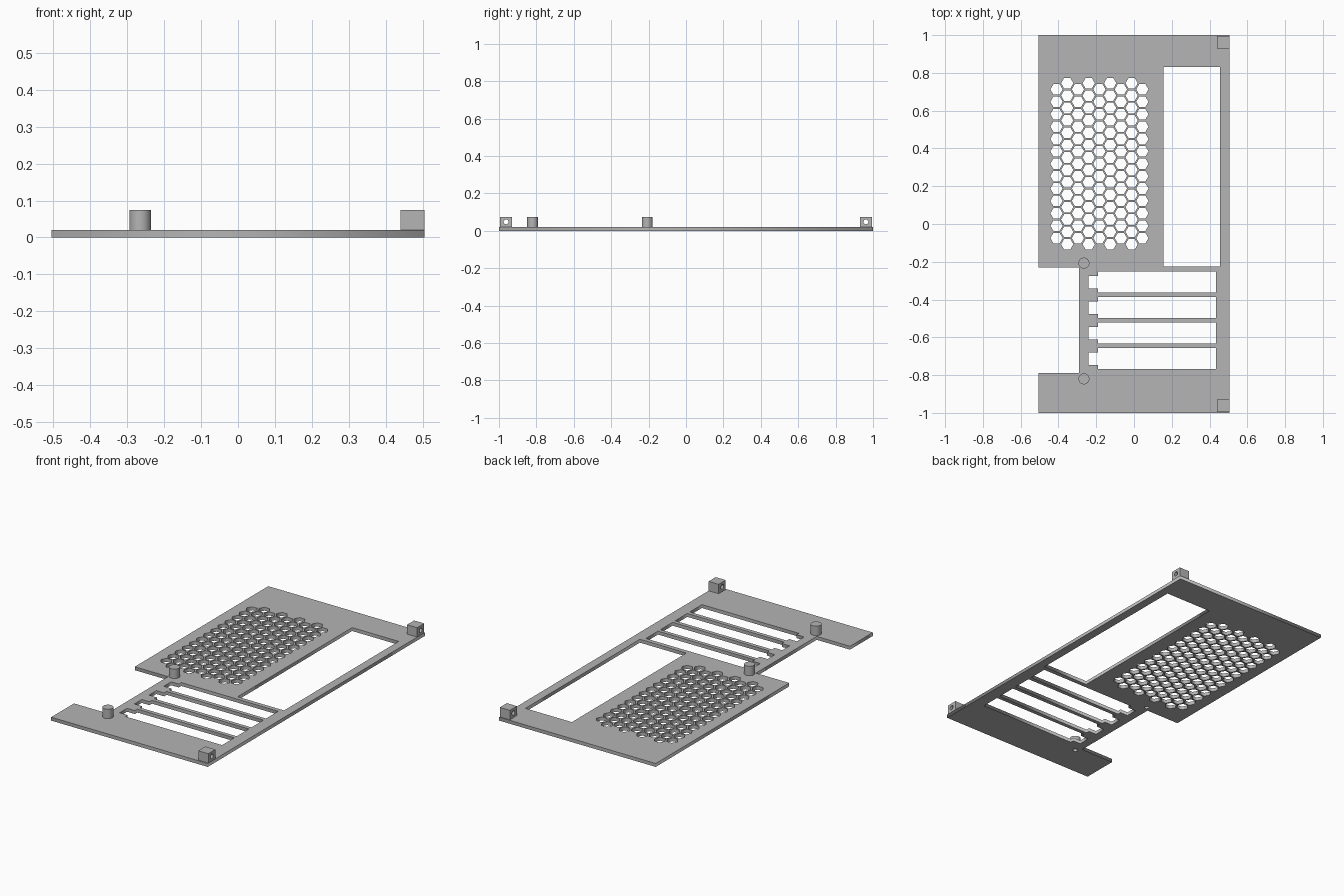
import bpy, bmesh
from math import cos, sin, pi, radians, sqrt
from mathutils import Vector

cube = bpy.data.objects.get("Cube")
if cube:
    bpy.data.objects.remove(cube, do_unlink=True)

grey = bpy.data.materials.new("plain grey")
grey.use_nodes = True
COLOUR = (0.46, 0.46, 0.46, 1)
grey.diffuse_color = COLOUR
grey.node_tree.nodes["Principled BSDF"].inputs["Base Color"].default_value = COLOUR

THICK = 0.02      # plate thickness
TOP = 0.075       # top of posts and corner blocks
HALF_W = 0.505
BORE = 0.013


def rect(x0, x1, y0, y1):
    return [(x0, y0), (x1, y0), (x1, y1), (x0, y1)]


def ngon(x, y, r, n):
    return [(x + r * cos(2 * pi * i / n), y + r * sin(2 * pi * i / n)) for i in range(n)]


def add_mesh(name, bm):
    bmesh.ops.remove_doubles(bm, verts=bm.verts[:], dist=1e-5)
    bmesh.ops.recalc_face_normals(bm, faces=bm.faces[:])
    mesh = bpy.data.meshes.new(name)
    bm.to_mesh(mesh)
    bm.free()
    mesh.materials.clear()
    mesh.materials.append(grey)
    ob = bpy.data.objects.new(name, mesh)
    bpy.context.collection.objects.link(ob)
    return ob


def extruded(name, loops, depth):
    """Fill an outline with holes and extrude it, centred on local z = 0."""
    curve = bpy.data.curves.new(name + " outline", "CURVE")
    curve.dimensions = "2D"
    curve.fill_mode = "BOTH"
    curve.extrude = depth / 2
    for points in loops:
        spline = curve.splines.new("POLY")
        spline.points.add(len(points) - 1)
        for p, (x, y) in zip(spline.points, points):
            p.co = (x, y, 0, 1)
        spline.use_cyclic_u = True
    temp = bpy.data.objects.new(name + " outline", curve)
    bpy.context.collection.objects.link(temp)
    bpy.context.view_layer.update()
    source = temp.evaluated_get(bpy.context.evaluated_depsgraph_get())
    mesh = bpy.data.meshes.new_from_object(source)
    bm = bmesh.new()
    bm.from_mesh(mesh)
    bpy.data.objects.remove(temp, do_unlink=True)
    bpy.data.curves.remove(curve)
    bpy.data.meshes.remove(mesh)
    return add_mesh(name, bm)


def smooth(ob):
    bpy.ops.object.select_all(action="DESELECT")
    ob.select_set(True)
    bpy.context.view_layer.objects.active = ob
    bpy.ops.object.shade_smooth_by_angle(angle=radians(30))


# Plate outline with the side notch, and the large window
notch_x, notch_lo, notch_hi = -0.29, -0.79, -0.23
loops = [[(-HALF_W, -1), (HALF_W, -1), (HALF_W, 1), (-HALF_W, 1),
          (-HALF_W, notch_hi), (notch_x, notch_hi),
          (notch_x, notch_lo), (-HALF_W, notch_lo)],
         rect(0.155, 0.455, -0.225, 0.83)]

# Four slots, each with a narrower tab opening at its left end
for i in range(4):
    y = -0.307 - 0.135 * i
    loops.append([(-0.19, y - 0.056), (0.435, y - 0.056), (0.435, y + 0.056),
                  (-0.19, y + 0.056), (-0.19, y + 0.033), (-0.24, y + 0.033),
                  (-0.24, y - 0.035), (-0.19, y - 0.035)])

# Honeycomb vent, alternating columns of 13 and 14 holes
PITCH = 0.0656
for col in range(9):
    rows = 13 + col % 2
    x = -0.183 + (col - 4) * PITCH * sqrt(3) / 2
    for row in range(rows):
        loops.append(ngon(x, 0.319 + (row - (rows - 1) / 2) * PITCH, 0.0325, 6))

# Bores under the posts
post_spots = {"rear_post": (-0.265, -0.207), "front_post": (-0.265, -0.82)}
for x, y in post_spots.values():
    loops.append(ngon(x, y, BORE, 32))

plate = extruded("vented_plate", loops, THICK)
plate.location.z = THICK / 2

# Round posts, hollow from below
for name, (x, y) in post_spots.items():
    bm = bmesh.new()
    profile = [(0, 0.06), (BORE, 0.06), (BORE, THICK), (0.029, THICK), (0.029, TOP), (0, TOP)]
    verts = [bm.verts.new((r, 0, z)) for r, z in profile]
    edges = [bm.edges.new(pair) for pair in zip(verts, verts[1:])]
    bmesh.ops.spin(bm, geom=verts + edges, cent=(0, 0, 0), axis=(0, 0, 1),
                   angle=2 * pi, steps=32, use_merge=True)
    post = add_mesh(name, bm)
    post.location = Vector((x, y, 0))
    smooth(post)

# Corner blocks with a sideways screw hole
for name, y in (("rear_corner_block", 0.962), ("front_corner_block", -0.962)):
    block = extruded(name, [rect(-0.0325, 0.0325, THICK, TOP), ngon(0, 0.048, BORE, 24)], 0.065)
    block.rotation_euler = (pi / 2, 0, pi / 2)
    block.location = (HALF_W - 0.0325, y, 0)
    smooth(block)
